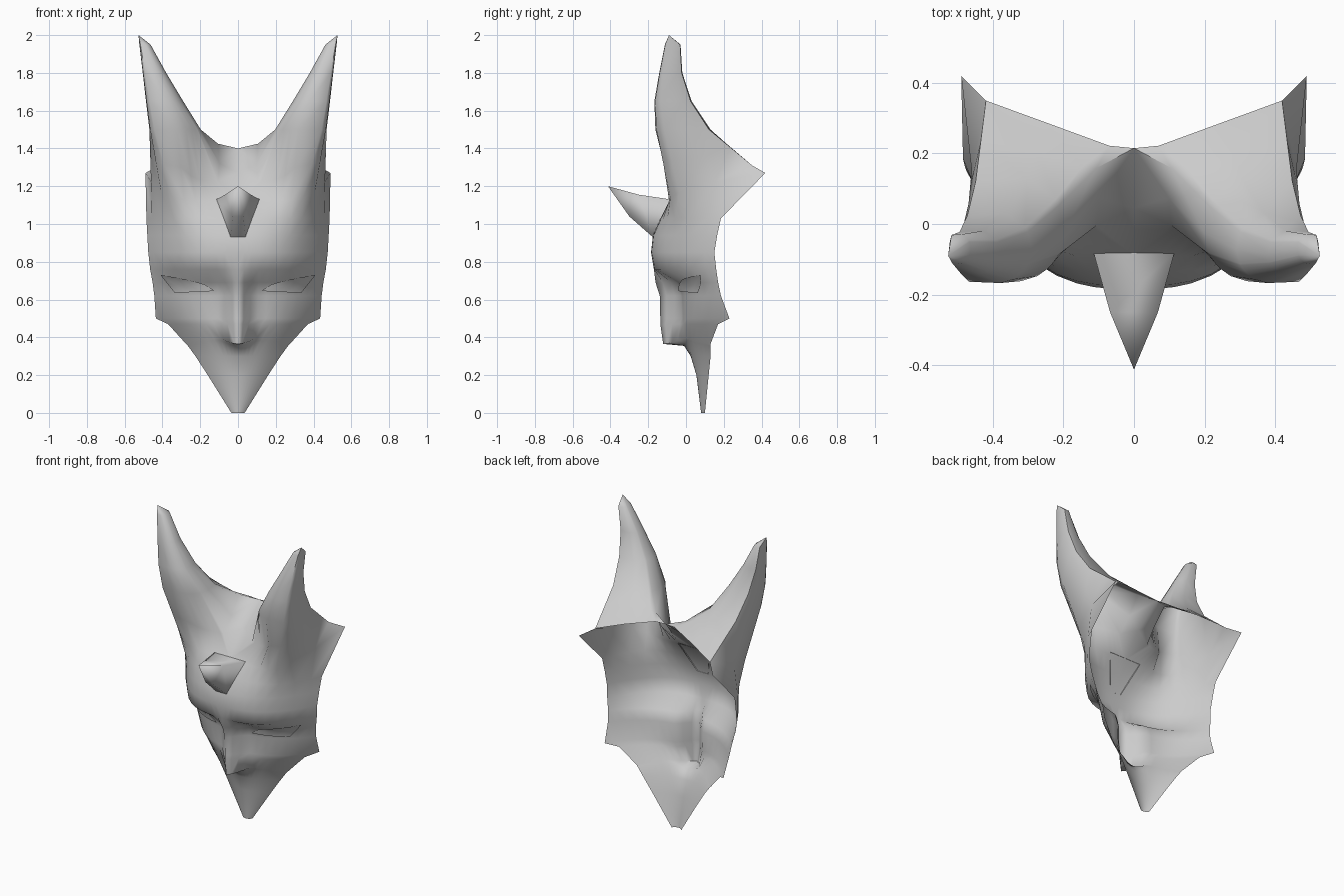
import bpy, math

cube = bpy.data.objects.get("Cube")
if cube:
    bpy.data.objects.remove(cube)

grey = bpy.data.materials.new("plain_grey")
grey.use_nodes = True
COLOUR = (0.6, 0.6, 0.6, 1)
grey.diffuse_color = COLOUR
grey.node_tree.nodes["Principled BSDF"].inputs["Base Color"].default_value = COLOUR


def add_part(name, verts, faces, angle, mirror=True):
    mesh = bpy.data.meshes.new(name)
    mesh.from_pydata(verts, [], faces)
    mesh.materials.append(grey)
    obj = bpy.data.objects.new(name, mesh)
    bpy.context.collection.objects.link(obj)
    if mirror:
        mod = obj.modifiers.new("mirror", 'MIRROR')
        mod.merge_threshold = 0.001
    bpy.ops.object.select_all(action='DESELECT')
    obj.select_set(True)
    bpy.context.view_layer.objects.active = obj
    bpy.ops.object.shade_smooth_by_angle(angle=math.radians(angle))
    return obj


# Face rows: height, centre depth, edge x, edge depth, roundness
ROWS = [
    (0, .08, .035, .10, 2),
    (.2, .055, .16, .12, 2),
    (.3, .025, .225, .13, 2),
    (.355, -.01, .265, .13, 2),
    (.365, -.015, .275, .13, 2),
    (.47, -.03, .37, .17, 2.4),
    (.5, -.03, .435, .23, 2.6),
    (.62, -.033, .443, .185, 2.5),
    (.69, -.055, .452, .17, 2.4),
    (.76, -.17, .465, .16, 2.9),
    (.85, -.185, .475, .15, 2.8),
    (.94, -.175, .48, .165, 3),
    (1.03, -.135, .485, .185, 4),
    (1.12, -.09, .49, .42, 12),
]
COLS = [0, .07, .15, .24, .34, .46, .58, .7, .83, .94, 1]
NOSE_LOW, NOSE_HIGH = ROWS[4][0], ROWS[8][0]


def row_depth(row, x):
    z, centre, edge_x, edge_y, power = row
    y = centre + (edge_y - centre) * min(x / edge_x, 1) ** power
    if NOSE_LOW <= z <= NOSE_HIGH:
        k = (z - NOSE_LOW) / (NOSE_HIGH - NOSE_LOW)
        y -= .106 * max(0, 1 - x / (.1 - .01 * k))
    return y


def face_depth(x, z):
    for low, high in zip(ROWS, ROWS[1:]):
        if low[0] <= z <= high[0]:
            k = (z - low[0]) / (high[0] - low[0])
            return row_depth(low, x) * (1 - k) + row_depth(high, x) * k


# Mask: half of the face sheet
verts, faces = [], []
n = len(COLS)
for i, row in enumerate(ROWS):
    for t in COLS:
        x, z = row[2] * t, row[0]
        y = row_depth(row, x)
        if i in (3, 4):                      # curved underside of the nose
            z += min(5 * x * x, .05) * (1 - t)
        if i == len(ROWS) - 1:               # upswept corner
            z += .15 * t ** 6
        verts.append((x, y, z))
for i in range(len(ROWS) - 1):
    for j in range(n - 1):
        a = i * n + j
        faces.append((a, a + 1, a + n + 1, a + n))

# Mask: hollow side horn lofted from the brow line and the back rim
top = (len(ROWS) - 1) * n
loop = list(range(top, top + n - 1))
rim = [(.42, .35, 1.31), (.25, .288, 1.36), (.07, .222, 1.4), (0, .215, 1.4), (0, .045, 1.27)]
loop += range(len(verts), len(verts) + len(rim))
verts += rim
faces.append((top + n - 2, top + n - 1, top + n))   # corner flap
angles = [math.atan2(verts[v][1] - .06, verts[v][0] - .3) for v in loop]


def horn_point(a, z, cx, cy, rx, ry):
    c = math.cos(a)
    if c > 0:                                # flat outer wall
        c = c ** .2
    return (cx + rx * c, cy + ry * math.sin(a), z)


HORN = [(1.5, .335, -.015, .138, .148), (1.65, .39, -.068, .1, .1),
        (1.8, .443, -.08, .063, .062), (1.95, .493, -.07, .03, .042)]
rings = [[horn_point(a, *level) for a in angles] for level in HORN]
saddle = []
for v, p, a in zip(loop, rings[0], angles):  # hollow blend towards the forehead
    x, y, z = [(b + c) / 2 for b, c in zip(verts[v], p)]
    dip = max(0, -math.cos(a)) * (.06 - .07 * math.sin(a))
    saddle.append((x, y + dip, z - dip))
for ring in [saddle] + rings:
    upper = list(range(len(verts), len(verts) + len(loop)))
    verts += ring
    for k in range(len(loop)):
        m = (k + 1) % len(loop)
        faces.append((loop[k], loop[m], upper[m], upper[k]))
    loop = upper
verts.append((.527, -.09, 2))
for k in range(len(loop)):
    faces.append((loop[k], loop[(k + 1) % len(loop)], len(verts) - 1))
add_part("mask_with_side_horns", verts, faces, 60)

# Forehead horn: open four-sided spike, bent upward
verts, faces = [], []
for wide, y_top, z_top, narrow, y_low, z_low in [
        (.115, -.08, 1.13, .04, -.175, .93), (.068, -.25, 1.155, .028, -.3, 1.04)]:
    verts += [(-narrow, y_low, z_low), (narrow, y_low, z_low),
              (wide, y_top, z_top), (-wide, y_top, z_top)]
verts.append((0, -.413, 1.2))
for k in range(4):
    m = (k + 1) % 4
    faces += [(k, m, m + 4, k + 4), (k + 4, m + 4, 8)]
add_part("forehead_horn", verts, faces, 150, mirror=False)

# Eyes: thin slanted lids laid on the face
verts, faces = [], []
STEPS = 6
for s in range(STEPS + 1):
    u = s / STEPS
    upper = (.13 + .28 * u, .65 + .08 * u ** .55)
    lower = (.13 + .205 * u, .645 - .01 * u)
    for r in range(3):
        x = lower[0] + (upper[0] - lower[0]) * r / 2
        z = lower[1] + (upper[1] - lower[1]) * r / 2
        verts.append((x, face_depth(x, z) - .009, z))
for s in range(STEPS):
    for r in range(2):
        a = s * 3 + r
        faces.append((a, a + 3, a + 4, a + 1))
add_part("eyelids", verts, faces, 40)
